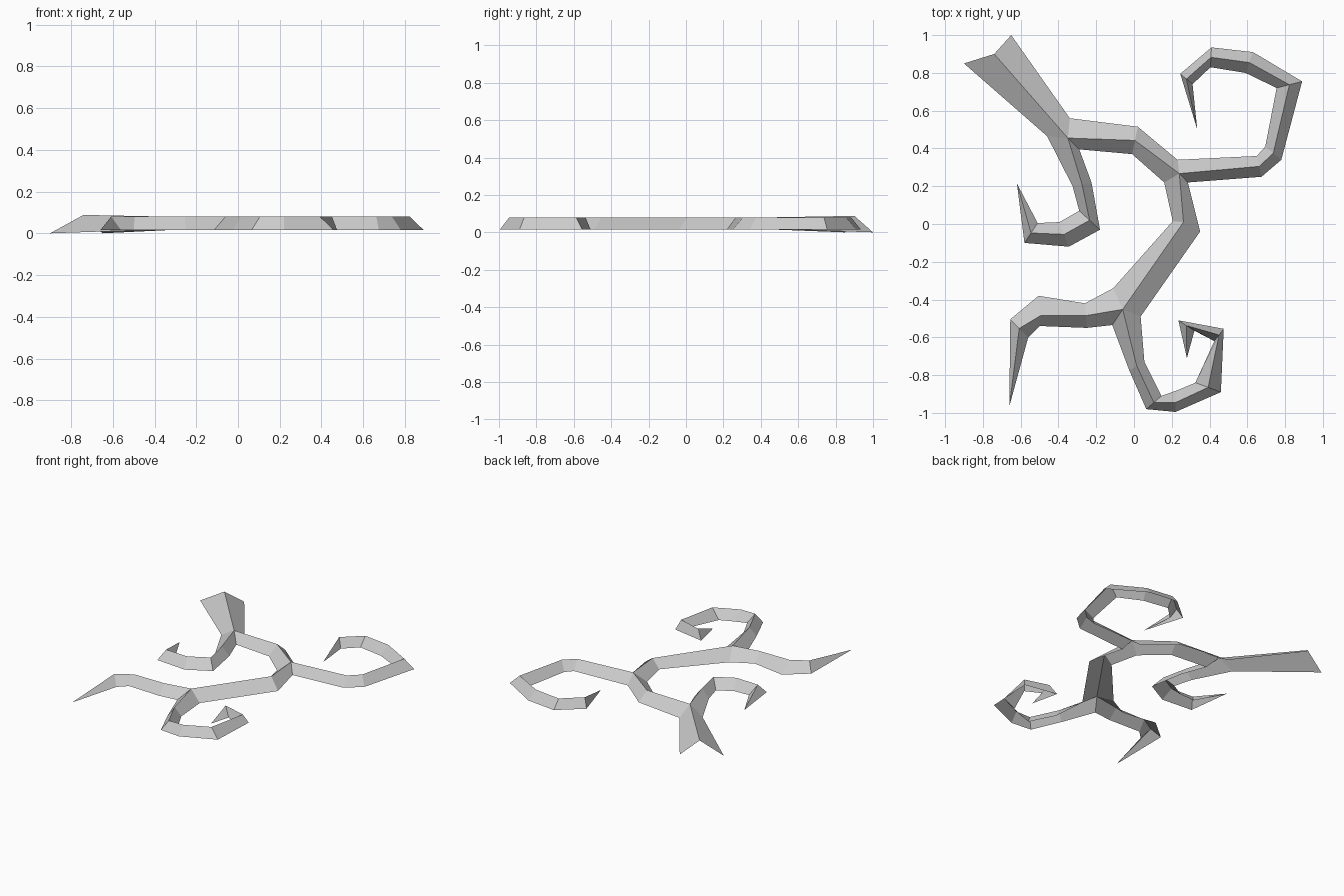
import bpy
import bmesh
from mathutils import Vector

cube = bpy.data.objects.get("Cube")
if cube:
    bpy.data.objects.remove(cube, do_unlink=True)

grey = bpy.data.materials.new("plain_grey")
grey.use_nodes = True
grey.diffuse_color = (0.6, 0.6, 0.6, 1)
grey.node_tree.nodes["Principled BSDF"].inputs["Base Color"].default_value = (0.6, 0.6, 0.6, 1)

BASE, RIDGE = 0.015, 0.08

# Shared corners and ridge points where three branches meet
fork_a = dict(left=(-.46, .465), top=(-.34, .56), low=(-.29, .395), ridge=(-.35, .455))
fork_b = dict(left=(.16, .22), top=(.23, .34), right=(.285, .22), ridge=(.24, .267))
fork_c = dict(top=(-.11, -.34), right=(.035, -.49), low=(-.115, -.535), ridge=(-.06, -.452))


def at(fork, a, b):
    """Cross-section of a branch where it joins a fork."""
    return fork[a] + fork[b] + fork["ridge"]


def branch(name, stations, start_base=BASE, start_ridge=RIDGE):
    """Open roof-shaped strip through stations of (edge, other edge[, ridge]) or a (tip)."""
    bm = bmesh.new()
    rows = []
    for i, s in enumerate(stations):
        base = start_base if i == 0 else BASE
        top = start_ridge if i == 0 else RIDGE
        if len(s) == 2:
            rows.append([bm.verts.new((*s, base))] * 3)
            continue
        a, b = Vector(s[:2]), Vector(s[2:4])
        mid = Vector(s[4:]) if len(s) == 6 else (a + b) / 2
        rows.append([bm.verts.new((*p, z)) for p, z in ((a, base), (mid, top), (b, base))])
    for p, q in zip(rows, rows[1:]):
        for k in range(2):
            corners = list(dict.fromkeys((p[k], p[k + 1], q[k + 1], q[k])))
            face = bm.faces.new(corners)
            face.normal_update()
            if face.normal.z < 0:
                face.normal_flip()
    mesh = bpy.data.meshes.new(name)
    bm.to_mesh(mesh)
    bm.free()
    mesh.materials.append(grey)
    bpy.context.collection.objects.link(bpy.data.objects.new(name, mesh))


# Flared root end, open underneath
branch("flared_end", [(-.9, .85, -.65, 1, -.74, .9), at(fork_a, "left", "top")],
       start_base=0, start_ridge=.088)

# Stem between the forks
branch("upper_stem", [at(fork_a, "top", "low"), (.02, .515, -.01, .37),
                      at(fork_b, "top", "left")])
branch("lower_stem", [at(fork_b, "left", "right"), (.205, .015, .35, -.04, .262, .01),
                      at(fork_c, "top", "right")])

# Curling tendrils
branch("left_tendril", [
    at(fork_a, "left", "low"), (-.325, .2, -.225, .22), (-.29, .07, -.18, -.03),
    (-.395, .01, -.345, -.12), (-.51, .005, -.58, -.1), (-.62, .215)])

branch("back_tendril", [
    at(fork_b, "top", "right"), (.65, .36, .675, .25), (.695, .41, .78, .34),
    (.755, .72, .89, .755), (.59, .8, .63, .91), (.405, .83, .41, .935),
    (.31, .74, .245, .795), (.335, .5)])

branch("front_tendril", [
    at(fork_c, "right", "low"), (.055, -.73, -.025, -.775), (.145, -.91, .065, -.98),
    (.23, -.88, .22, -.995, .22, -.945), (.325, -.84, .46, -.89),
    (.425, -.62, .475, -.555), (.32, -.565, .235, -.51), (.28, -.71)])

# Straight pointed branch
branch("pointed_branch", [
    at(fork_c, "top", "low"), (-.26, -.42, -.25, -.55), (-.505, -.38, -.5, -.54, -.495, -.485),
    (-.655, -.505, -.56, -.6), (-.66, -.965)])
